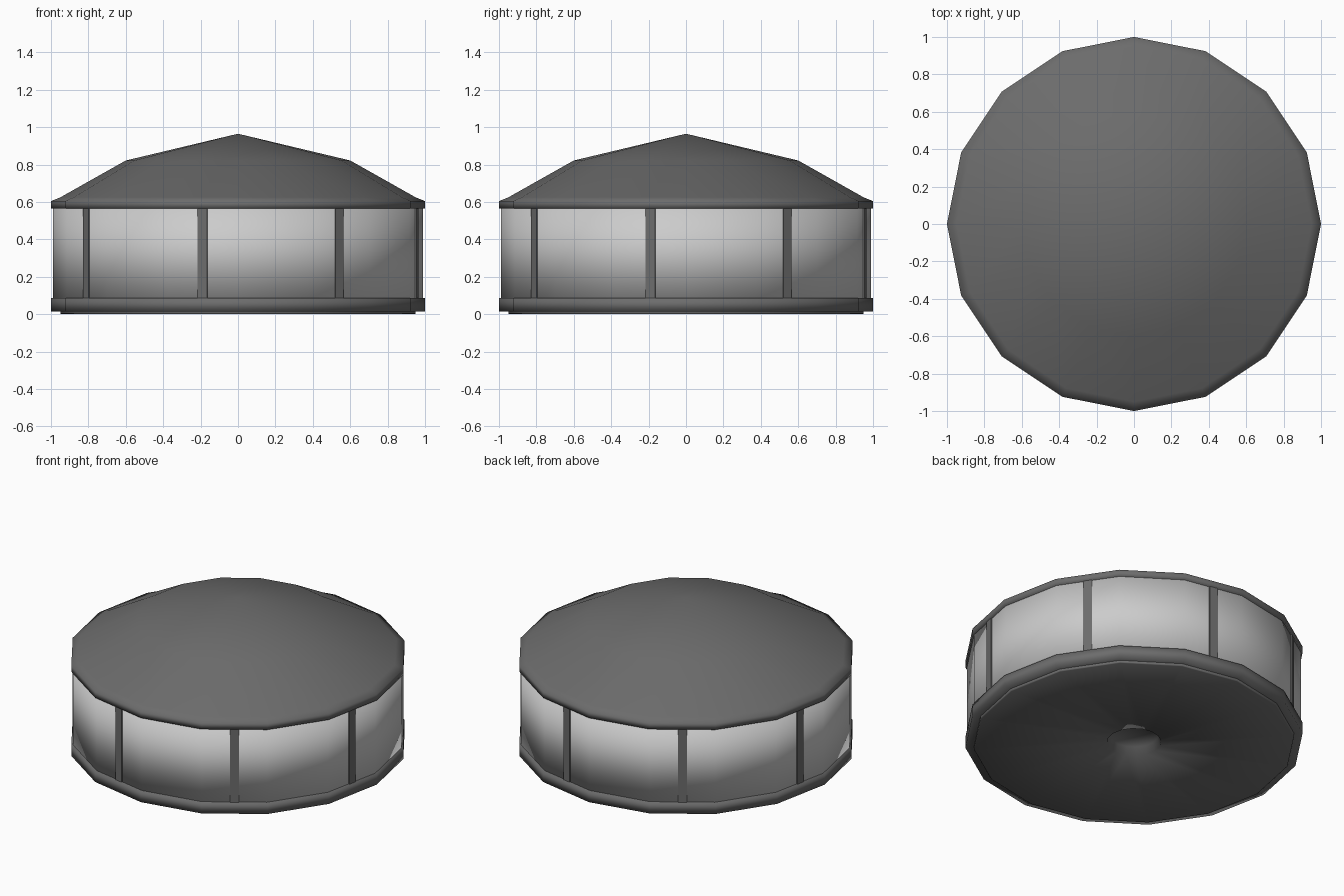
import bpy, bmesh, math

if "Cube" in bpy.data.objects:
    bpy.data.objects.remove(bpy.data.objects["Cube"])

SIDES = 16


def material(name, v):
    m = bpy.data.materials.new(name)
    m.diffuse_color = (v, v, v, 1)
    m.use_nodes = True
    m.node_tree.nodes["Principled BSDF"].inputs["Base Color"].default_value = m.diffuse_color
    return m


dark = material("dark_metal", 0.15)
pale = material("frosted_glass", 0.68)


def finish(bm, name, mat, angle):
    bmesh.ops.recalc_face_normals(bm, faces=bm.faces)
    mesh = bpy.data.meshes.new(name)
    bm.to_mesh(mesh)
    bm.free()
    ob = bpy.data.objects.new(name, mesh)
    bpy.context.collection.objects.link(ob)
    mesh.materials.append(mat)
    bpy.ops.object.select_all(action='DESELECT')
    ob.select_set(True)
    bpy.context.view_layer.objects.active = ob
    bpy.ops.object.shade_smooth_by_angle(angle=math.radians(angle))
    return ob


def lathe(name, profile, mat, angle=180):
    """Spin (radius, height) points about z; radius 0 becomes a pole."""
    bm = bmesh.new()
    rings = []
    for r, z in profile:
        if r == 0:
            rings.append([bm.verts.new((0, 0, z))] * SIDES)
        else:
            rings.append([bm.verts.new((r * math.cos(math.tau * i / SIDES),
                                        r * math.sin(math.tau * i / SIDES), z))
                          for i in range(SIDES)])
    for a, b in zip(rings, rings[1:]):
        for i in range(SIDES):
            j = (i + 1) % SIDES
            bm.faces.new(list(dict.fromkeys((a[i], a[j], b[j], b[i]))))
    return finish(bm, name, mat, angle)


# faceted domed roof with a short rim
lathe("roof", [(0, 0.965), (0.6, 0.822), (0.95, 0.625), (1, 0.605),
               (1, 0.565), (0.97, 0.565)], dark)

# pale glass drum, edges tucked under the roof and base
lathe("glass_drum", [(0.9, 0.575), (0.99, 0.57), (0.99, 0.085), (0.9, 0.08)], pale)

# base band
lathe("base_band", [(0.97, 0.088), (1, 0.088), (1, 0.016), (0.9, 0.016)], dark)

# thin flat bottom plate with a shallow central socket
lathe("bottom_plate", [(0.95, 0.016), (0.95, 0.004), (0.945, 0.0), (0.16, 0.005),
                       (0.145, 0.055), (0, 0.055)], dark, 85)

# eight upright bars, centred on every other face of the drum
bm = bmesh.new()
apothem = math.cos(math.pi / SIDES)
for k in range(8):
    a = math.radians(33.75 - 90 + 45 * k)
    c, s = math.cos(a), math.sin(a)
    cube = bmesh.ops.create_cube(bm, size=1)
    for v in cube["verts"]:
        rad = 0.97 * apothem + (v.co.x + 0.5) * 0.027
        tan = v.co.y * 0.052
        v.co = (rad * c - tan * s, rad * s + tan * c, 0.327 + v.co.z * 0.486)
finish(bm, "upright_bars", dark, 30)
